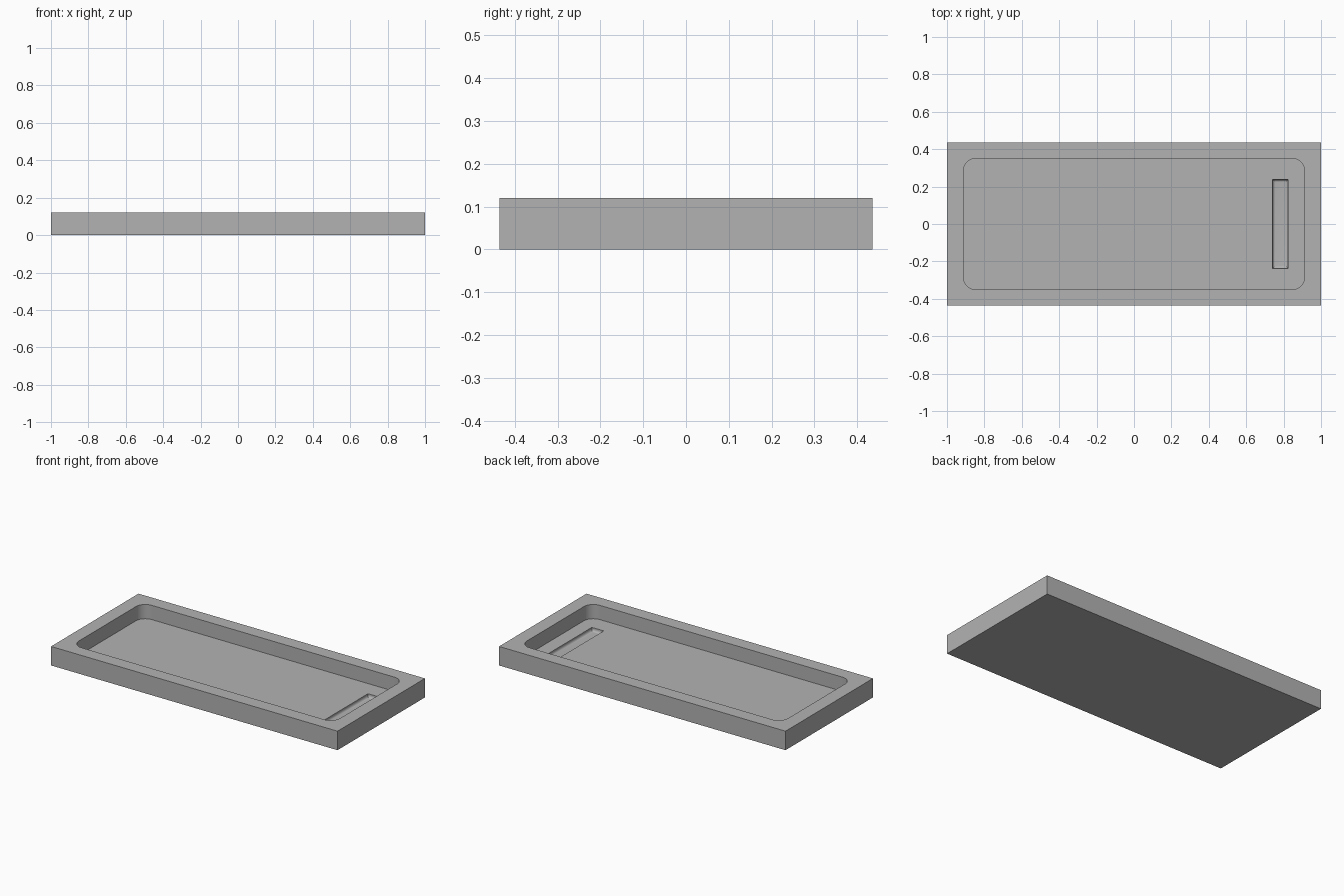
import bpy, bmesh
from math import radians

cube = bpy.data.objects.get("Cube")
if cube:
    bpy.data.objects.remove(cube)

grey = bpy.data.materials.new("plain grey")
grey.use_nodes = True
colour = (0.45, 0.45, 0.45, 1)
grey.diffuse_color = colour
grey.node_tree.nodes["Principled BSDF"].inputs["Base Color"].default_value = colour


def box(name, low, high, pick=None, radius=0, segments=8):
    """Box between two corners, with the edges chosen by pick rounded."""
    bm = bmesh.new()
    bmesh.ops.create_cube(bm, size=1)
    for v in bm.verts:
        v.co = [high[i] if v.co[i] > 0 else low[i] for i in range(3)]
    if pick:
        edges = [e for e in bm.edges if pick(*[v.co for v in e.verts])]
        bmesh.ops.bevel(bm, geom=edges, offset=radius, segments=segments,
                        profile=0.5, affect='EDGES')
    mesh = bpy.data.meshes.new(name)
    bm.to_mesh(mesh)
    bm.free()
    mesh.materials.append(grey)
    obj = bpy.data.objects.new(name, mesh)
    bpy.context.collection.objects.link(obj)
    return obj


FLOOR, SLOT_BOTTOM = 0.03, 0.008

# Solid slab
tray = box("tray", (-1, -0.436, 0), (1, 0.436, 0.12))

# Basin with rounded upright corners
basin = box("basin_cutter", (-0.912, -0.35, FLOOR), (0.912, 0.35, 0.2),
            lambda a, b: abs(a.z - b.z) > 0.01, 0.065, 10)

# Drain slot with a filleted bottom
slot = box("slot_cutter", (0.741, -0.238, SLOT_BOTTOM), (0.824, 0.238, 0.1),
           lambda a, b: max(a.z, b.z) < FLOOR, 0.015, 6)

# Carve both recesses, then drop the cutters
bpy.context.view_layer.objects.active = tray
tray.select_set(True)
for cutter in (basin, slot):
    cutter.hide_render = True
    mod = tray.modifiers.new("carve", 'BOOLEAN')
    mod.operation = 'DIFFERENCE'
    mod.solver = 'EXACT'
    mod.object = cutter
    bpy.ops.object.modifier_apply(modifier=mod.name)
    bpy.data.objects.remove(cutter)

bpy.ops.object.shade_smooth_by_angle(angle=radians(30))
